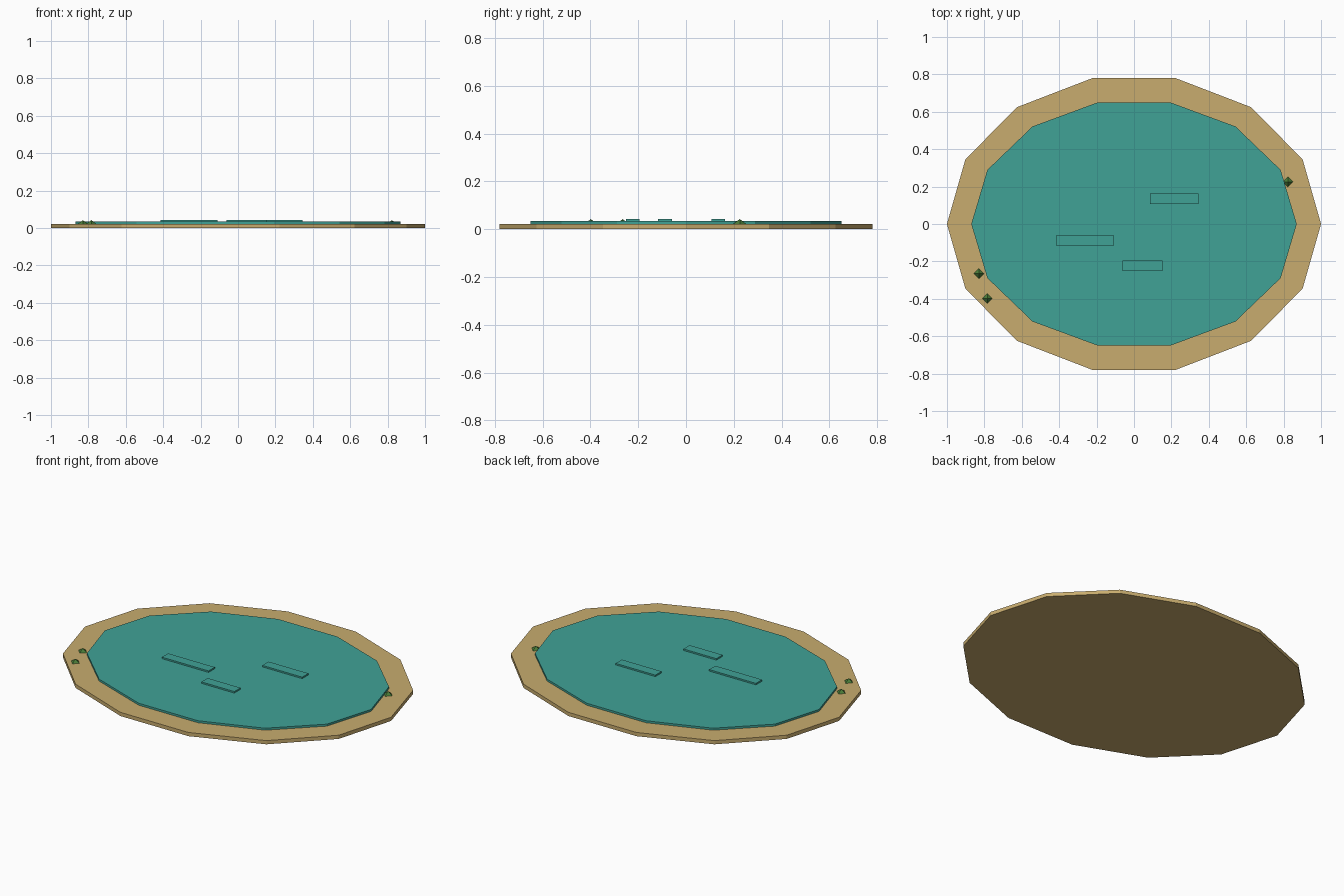
import bpy
from math import pi

cube = bpy.data.objects.get("Cube")
if cube:
    bpy.data.objects.remove(cube, do_unlink=True)


def linear(c):
    c /= 255
    return c / 12.92 if c <= 0.04045 else ((c + 0.055) / 1.055) ** 2.4


def material(name, r, g, b):
    mat = bpy.data.materials.new(name)
    mat.use_nodes = True
    color = (linear(r), linear(g), linear(b), 1)
    mat.diffuse_color = color
    mat.node_tree.nodes["Principled BSDF"].inputs["Base Color"].default_value = color
    return mat


sand = material("sand", 200, 172, 110)
water = material("water", 64, 162, 150)
leaf = material("leaf_green", 74, 124, 56)


def finish(name, mat):
    obj = bpy.context.object
    obj.name = name
    obj.data.materials.append(mat)
    return obj


def oval_slab(name, rx, ry, z0, z1, mat):
    """Fourteen-sided oval slab with corners on the x axis."""
    bpy.ops.mesh.primitive_cylinder_add(
        vertices=14, radius=1, depth=1, location=(0, 0, (z0 + z1) / 2), rotation=(0, 0, pi / 2))
    bpy.ops.object.transform_apply(location=False, rotation=True, scale=False)
    bpy.context.object.scale = (rx, ry, z1 - z0)
    return finish(name, mat)


# Sandy bank with the pool resting on it
SAND_TOP, WATER_TOP, RIPPLE_TOP = 0.022, 0.034, 0.043
oval_slab("sand_bank", 1.0, 0.8, 0, SAND_TOP, sand)
oval_slab("water_surface", 0.87, 0.667, SAND_TOP, WATER_TOP, water)

# Raised flat ripples: centre and length
for i, (x, y, length) in enumerate([(0.215, 0.135, 0.26), (-0.263, -0.088, 0.305), (0.045, -0.223, 0.215)]):
    bpy.ops.mesh.primitive_cube_add(size=1, location=(x, y, (WATER_TOP + RIPPLE_TOP) / 2))
    bpy.context.object.scale = (length, 0.058, RIPPLE_TOP - WATER_TOP)
    finish(f"ripple_{i + 1}", water)

# Small four-sided plants along the shore
for i, (x, y) in enumerate([(0.823, 0.225), (-0.829, -0.265), (-0.784, -0.398)]):
    bpy.ops.mesh.primitive_cone_add(
        vertices=4, radius1=0.027, radius2=0, depth=0.02, location=(x, y, SAND_TOP + 0.01))
    finish(f"shore_plant_{i + 1}", leaf)
